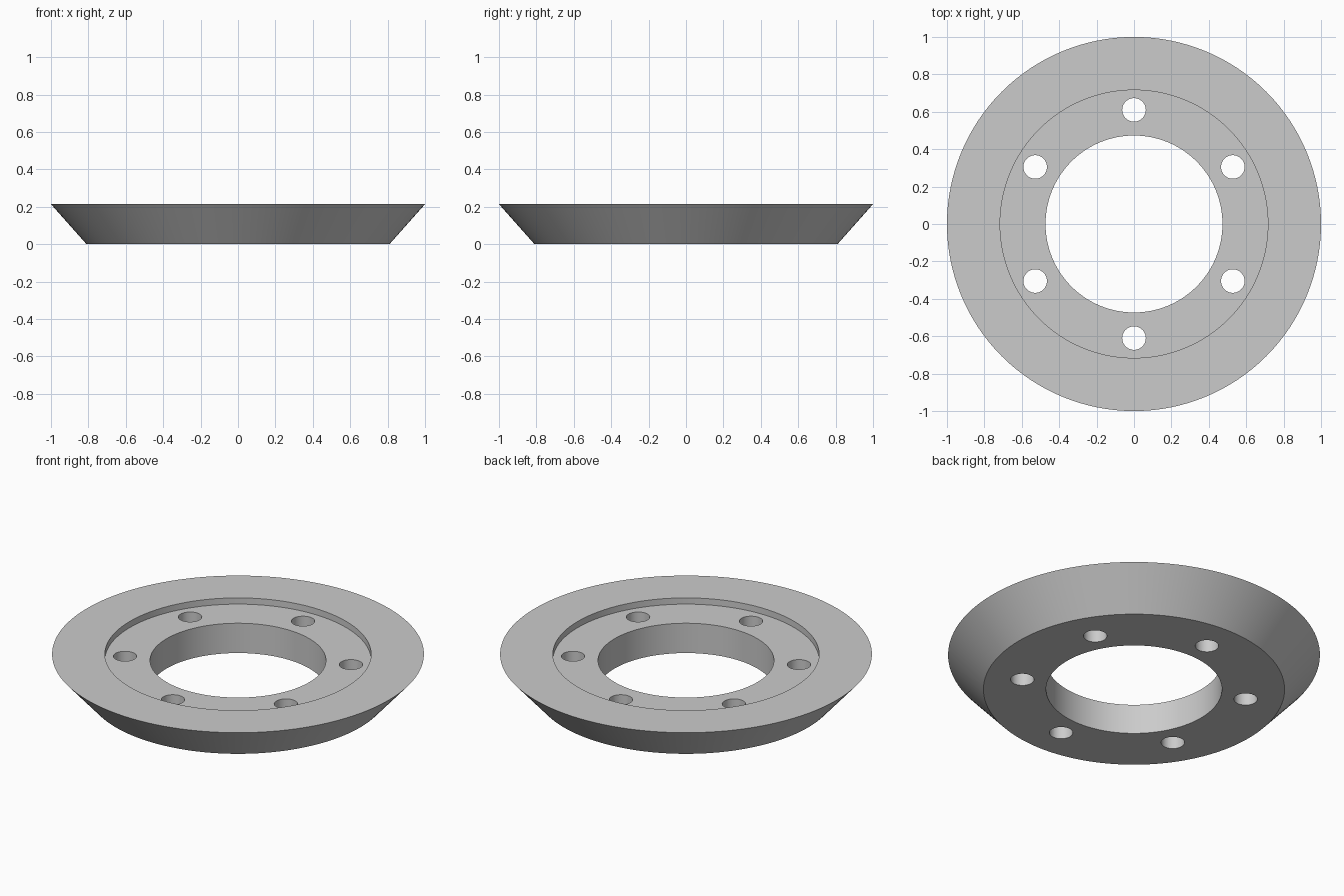
import bpy, bmesh, math
from mathutils import Matrix, Vector

cube = bpy.data.objects.get("Cube")
if cube:
    bpy.data.objects.remove(cube, do_unlink=True)

HEIGHT, FLOOR = 0.214, 0.177          # rim height and recess floor height
BOLT_CIRCLE, HOLE_RADIUS, HOLES = 0.61, 0.063, 6
SEGMENTS = 128

grey = bpy.data.materials.new("light grey")
grey.use_nodes = True
colour = (0.6, 0.6, 0.6, 1)
grey.diffuse_color = colour
grey.node_tree.nodes["Principled BSDF"].inputs["Base Color"].default_value = colour


def add_object(name, bm):
    bmesh.ops.recalc_face_normals(bm, faces=bm.faces)
    mesh = bpy.data.meshes.new(name)
    bm.to_mesh(mesh)
    bm.free()
    mesh.materials.append(grey)
    obj = bpy.data.objects.new(name, mesh)
    bpy.context.collection.objects.link(obj)
    return obj


# Flange ring: closed cross-section turned about the vertical axis
profile = [(0.473, 0), (0.81, 0), (1, HEIGHT), (0.716, HEIGHT), (0.716, FLOOR), (0.473, FLOOR)]
bm = bmesh.new()
verts = [bm.verts.new((r, 0, z)) for r, z in profile]
edges = [bm.edges.new((v, verts[i - 1])) for i, v in enumerate(verts)]
bmesh.ops.spin(bm, geom=verts + edges, cent=(0, 0, 0), axis=(0, 0, 1),
               angle=math.tau, steps=SEGMENTS, use_merge=True)
bmesh.ops.remove_doubles(bm, verts=bm.verts, dist=0.0001)
ring = add_object("flange_ring", bm)

# Bolt holes: six cylinders cut through the recessed floor
bm = bmesh.new()
for i in range(HOLES):
    angle = math.radians(30) + i * math.tau / HOLES
    place = Vector((BOLT_CIRCLE * math.cos(angle), BOLT_CIRCLE * math.sin(angle), 0.1))
    bmesh.ops.create_cone(bm, cap_ends=True, segments=48, radius1=HOLE_RADIUS,
                          radius2=HOLE_RADIUS, depth=0.6, matrix=Matrix.Translation(place))
cutter = add_object("bolt_hole_cutter", bm)
cutter.hide_render = True

cut = ring.modifiers.new("bolt_holes", "BOOLEAN")
cut.operation = "DIFFERENCE"
cut.solver = "EXACT"
cut.object = cutter

bpy.ops.object.select_all(action="DESELECT")
bpy.context.view_layer.objects.active = ring
ring.select_set(True)
bpy.ops.object.modifier_apply(modifier=cut.name)
bpy.data.objects.remove(cutter, do_unlink=True)

# Smooth round walls, crisp rims
bpy.ops.object.shade_smooth_by_angle(angle=math.radians(30))
